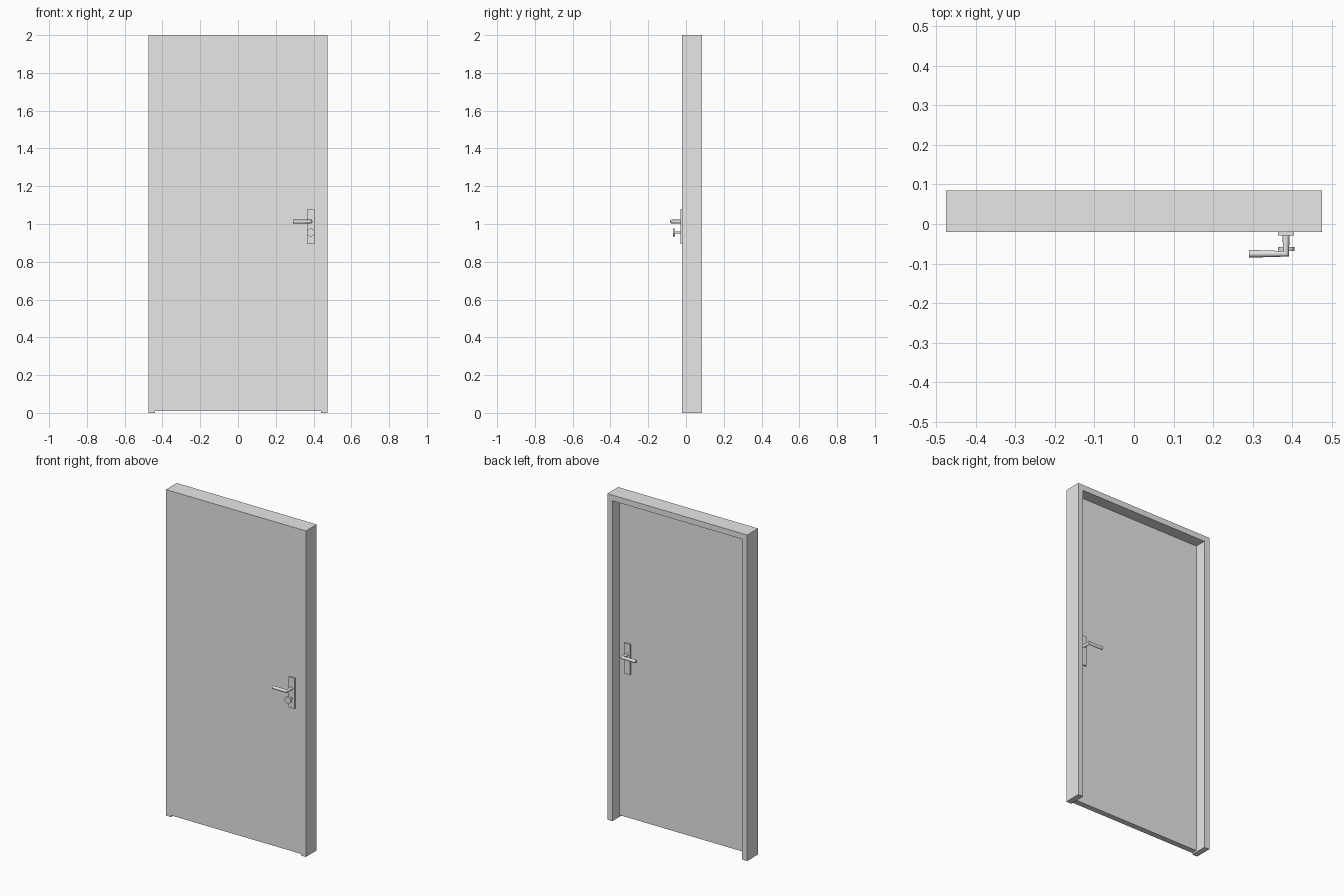
import bpy
import bmesh
import math
from mathutils import Matrix

cube = bpy.data.objects.get("Cube")
if cube:
    bpy.data.objects.remove(cube, do_unlink=True)

GREY = (0.8, 0.8, 0.8, 1.0)
mat = bpy.data.materials.new("light grey")
mat.use_nodes = True
mat.diffuse_color = GREY
mat.node_tree.nodes["Principled BSDF"].inputs["Base Color"].default_value = GREY

# Main dimensions
HALF_W, OPENING = 0.475, 0.44
FRONT, BACK, DOOR_BACK = -0.02, 0.085, 0.015
TOP, OPENING_TOP = 2.0, 1.965
HANDLE_X = 0.384


def add_mesh(name, bm):
    bmesh.ops.recalc_face_normals(bm, faces=bm.faces[:])
    mesh = bpy.data.meshes.new(name)
    bm.to_mesh(mesh)
    bm.free()
    obj = bpy.data.objects.new(name, mesh)
    bpy.context.collection.objects.link(obj)
    mesh.materials.append(mat)
    return obj


def extruded(name, profile, y0, y1):
    """Extrude an (x, z) outline from y0 to y1."""
    bm = bmesh.new()
    face = bm.faces.new([bm.verts.new((x, y0, z)) for x, z in profile])
    ext = bmesh.ops.extrude_face_region(bm, geom=[face])
    verts = [v for v in ext["geom"] if isinstance(v, bmesh.types.BMVert)]
    bmesh.ops.translate(bm, verts=verts, vec=(0, y1 - y0, 0))
    return add_mesh(name, bm)


def box(name, x0, x1, y0, y1, z0, z1):
    return extruded(name, [(x0, z0), (x1, z0), (x1, z1), (x0, z1)], y0, y1)


def smooth(obj):
    bpy.ops.object.select_all(action='DESELECT')
    obj.select_set(True)
    bpy.context.view_layer.objects.active = obj
    bpy.ops.object.shade_smooth_by_angle(angle=math.radians(35))


def disc(name, radius, x, z, y0, y1):
    bm = bmesh.new()
    bmesh.ops.create_cone(
        bm, cap_ends=True, segments=32, radius1=radius, radius2=radius,
        depth=y1 - y0,
        matrix=Matrix.Translation((x, (y0 + y1) / 2, z))
        @ Matrix.Rotation(math.pi / 2, 4, 'X'))
    smooth(add_mesh(name, bm))


def lever(name, surface, side):
    """Round bar leaving the door, then turning towards its middle."""
    curve = bpy.data.curves.new(name + "_path", 'CURVE')
    curve.dimensions = '3D'
    curve.bevel_depth = 0.0098
    curve.bevel_resolution = 6
    curve.use_fill_caps = True
    spline = curve.splines.new('POLY')
    spline.points.add(2)
    reach = surface + side * 0.0552
    path = [(HANDLE_X, surface), (HANDLE_X, reach), (0.29, reach)]
    for point, (x, y) in zip(spline.points, path):
        point.co = (x, y, 1.013, 1)
    obj = bpy.data.objects.new(name, curve)
    bpy.context.collection.objects.link(obj)
    curve.materials.append(mat)
    bpy.ops.object.select_all(action='DESELECT')
    obj.select_set(True)
    bpy.context.view_layer.objects.active = obj
    bpy.ops.object.convert(target='MESH')
    smooth(bpy.context.view_layer.objects.active)


# Frame with open bottom
extruded("door_frame", [
    (-HALF_W, 0), (-OPENING, 0), (-OPENING, OPENING_TOP), (OPENING, OPENING_TOP),
    (OPENING, 0), (HALF_W, 0), (HALF_W, TOP), (-HALF_W, TOP)], FRONT, BACK)

# Door leaf, flush with the front of the frame
box("door_leaf", -OPENING, OPENING, FRONT, DOOR_BACK, 0.01, OPENING_TOP)

# Backplate and lever on both faces
for label, surface, side in (("front", FRONT, -1), ("back", DOOR_BACK, 1)):
    y0, y1 = sorted((surface, surface + side * 0.009))
    box(label + "_backplate", HANDLE_X - 0.02, HANDLE_X + 0.02, y0, y1, 0.893, 1.08)
    lever(label + "_lever", surface, side)

# Round turning knob under the front lever
disc("knob_stem", 0.006, HANDLE_X + 0.001, 0.955, -0.06, FRONT)
disc("knob_disc", 0.021, HANDLE_X + 0.001, 0.955, -0.068, -0.058)
